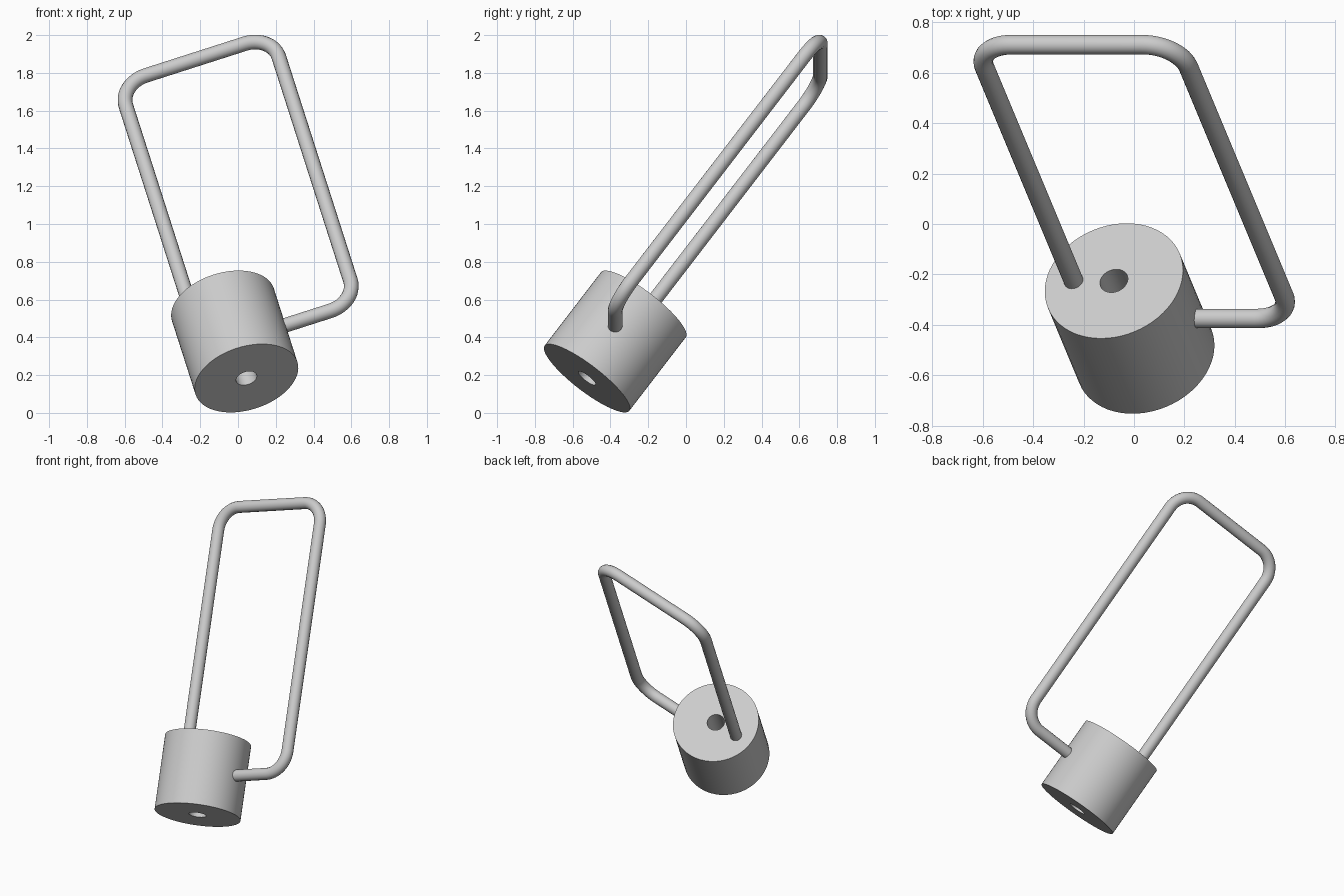
import bpy, bmesh, math
from mathutils import Vector, Matrix

cube = bpy.data.objects.get("Cube")
if cube:
    bpy.data.objects.remove(cube, do_unlink=True)

# Single grey finish
grey = bpy.data.materials.new("plain grey")
grey.use_nodes = True
colour = (0.6, 0.6, 0.6, 1)
grey.diffuse_color = colour
grey.node_tree.nodes["Principled BSDF"].inputs["Base Color"].default_value = colour

# Tilted frame: local x runs along the short bars, local z along the drum axis
axis = Vector((-0.246, 0.59, 0.768)).normalized()
side = Vector((0.952, 0, 0.305)).normalized()
depth = axis.cross(side).normalized()
side = depth.cross(axis)
frame = Matrix((side, depth, axis)).transposed().to_4x4()
frame.translation = (-0.0175, -0.375, 0.378)


def finish(obj):
    obj.matrix_world = frame
    obj.data.materials.append(grey)
    bpy.ops.object.select_all(action="DESELECT")
    obj.select_set(True)
    bpy.context.view_layer.objects.active = obj
    if obj.type == "CURVE":
        bpy.ops.object.convert(target="MESH")
    bpy.ops.object.shade_smooth_by_angle(angle=math.radians(35))


# Drum with a bore: rectangular profile spun round its axis
outer, bore, half = 0.283, 0.057, 0.253
bm = bmesh.new()
ring = [bm.verts.new((r, 0, z)) for r, z in
        ((bore, -half), (outer, -half), (outer, half), (bore, half))]
edges = [bm.edges.new((ring[i], ring[(i + 1) % 4])) for i in range(4)]
bmesh.ops.spin(bm, geom=ring + edges, cent=(0, 0, 0), axis=(0, 0, 1),
               angle=math.tau, steps=64, use_merge=True)
bmesh.ops.remove_doubles(bm, verts=bm.verts, dist=1e-4)
bmesh.ops.recalc_face_normals(bm, faces=bm.faces)
mesh = bpy.data.meshes.new("drum")
bm.to_mesh(mesh)
bm.free()
drum = bpy.data.objects.new("drum", mesh)
bpy.context.collection.objects.link(drum)
finish(drum)

# Bent wire handle: from the drum's side, round three corners, into its top
left, right, top, bend = -0.168, 0.682, 1.84, 0.15
path = [(0.18, 0)]
for cx, cz, start in ((right - bend, bend, -90),
                      (right - bend, top - bend, 0),
                      (left + bend, top - bend, 90)):
    for i in range(13):
        a = math.radians(start + 90 * i / 12)
        path.append((cx + bend * math.cos(a), cz + bend * math.sin(a)))
path.append((left, 0.15))

curve = bpy.data.curves.new("wire_handle", "CURVE")
curve.dimensions = "3D"
curve.bevel_depth = 0.039
curve.bevel_resolution = 6
curve.use_fill_caps = True
spline = curve.splines.new("POLY")
spline.points.add(len(path) - 1)
for point, (x, z) in zip(spline.points, path):
    point.co = (x, 0, z, 1)
handle = bpy.data.objects.new("wire_handle", curve)
bpy.context.collection.objects.link(handle)
finish(handle)
